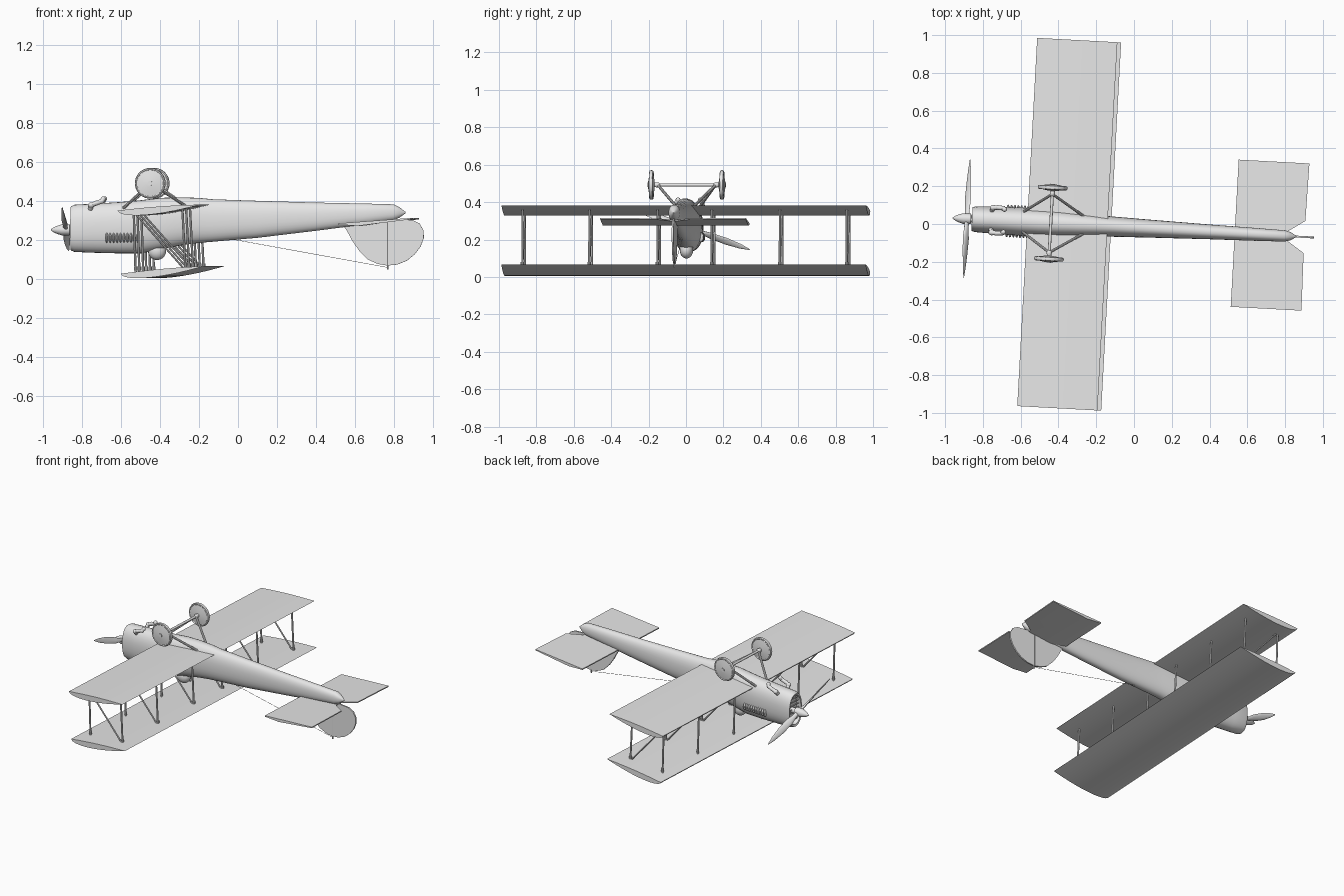
import bpy, bmesh, math
from mathutils import Matrix, Vector

if "Cube" in bpy.data.objects:
    bpy.data.objects.remove(bpy.data.objects["Cube"])

# Everything is built along x, then yawed slightly about z
PLACE = Matrix.Rotation(math.radians(-3.1), 4, 'Z') @ Matrix.Translation((0, -0.02, 0))
grey = bpy.data.materials.new("plain_grey")
grey.diffuse_color = (0.8, 0.8, 0.8, 1)
grey.use_nodes = True
grey.node_tree.nodes["Principled BSDF"].inputs["Base Color"].default_value = grey.diffuse_color


def finish(name, bm, angle=35):
    bmesh.ops.remove_doubles(bm, verts=bm.verts, dist=1e-6)
    bmesh.ops.recalc_face_normals(bm, faces=bm.faces)
    bm.transform(PLACE)
    me = bpy.data.meshes.new(name)
    bm.to_mesh(me)
    bm.free()
    me.materials.append(grey)
    ob = bpy.data.objects.new(name, me)
    bpy.context.collection.objects.link(ob)
    bpy.ops.object.select_all(action='DESELECT')
    ob.select_set(True)
    bpy.context.view_layer.objects.active = ob
    bpy.ops.object.shade_smooth_by_angle(angle=math.radians(angle))
    return ob


def loft(bm, rings):
    """Skin a list of equal-length closed rings and cap both ends."""
    vs = [[bm.verts.new(p) for p in r] for r in rings]
    n = len(vs[0])
    for a, b in zip(vs, vs[1:]):
        for i in range(n):
            bm.faces.new((a[i], a[(i + 1) % n], b[(i + 1) % n], b[i]))
    bm.faces.new(vs[0])
    bm.faces.new(vs[-1])


def oval(x, top, bot, half, n=32, power=2.3):
    """Superellipse section in the yz plane."""
    zc, h, pts = (top + bot) / 2, (top - bot) / 2, []
    for i in range(n):
        t = 2 * math.pi * i / n
        c, s = math.cos(t), math.sin(t)
        pts.append((x, half * math.copysign(abs(c) ** (2 / power), c),
                    zc + h * math.copysign(abs(s) ** (2 / power), s)))
    return pts


def rod(bm, a, b, r, n=10, r2=None):
    a, b = Vector(a), Vector(b)
    d = b - a
    m = Matrix.Translation((a + b) / 2) @ d.to_track_quat('Z', 'Y').to_matrix().to_4x4()
    bmesh.ops.create_cone(bm, cap_ends=True, segments=n, radius1=r,
                          radius2=r if r2 is None else r2, depth=d.length, matrix=m)


def ball(bm, centre, size, n=16):
    bmesh.ops.create_uvsphere(bm, u_segments=n, v_segments=n // 2 + 2, radius=1,
                              matrix=Matrix.Translation(centre) @ Matrix.Diagonal((*size, 1)))


# Fuselage: x, top, bottom, half width; starts inside the open cowling
stations = [(-0.825, 0.355, 0.165, 0.05), (-0.855, 0.36, 0.16, 0.056), (-0.858, 0.372, 0.147, 0.063),
            (-0.84, 0.382, 0.14, 0.068), (-0.76, 0.386, 0.136, 0.071), (-0.6, 0.396, 0.132, 0.075),
            (-0.5, 0.405, 0.132, 0.075), (-0.4, 0.417, 0.152, 0.072), (-0.3, 0.42, 0.172, 0.066),
            (-0.2, 0.417, 0.186, 0.059), (-0.13, 0.41, 0.192, 0.054), (0.1, 0.402, 0.212, 0.047),
            (0.4, 0.393, 0.248, 0.039), (0.65, 0.388, 0.28, 0.034), (0.8, 0.384, 0.301, 0.03),
            (0.83, 0.37, 0.315, 0.022), (0.862, 0.345, 0.338, 0.003)]
bm = bmesh.new()
loft(bm, [oval(*s) for s in stations])
finish("fuselage", bm)

# Radiator slats inside the cowling mouth
bm = bmesh.new()
for i in range(-3, 4):
    w = 0.055 * math.sqrt(1 - (i / 4.2) ** 2)
    z = 0.26 + i * 0.024
    rod(bm, (-0.838, -w, z), (-0.838, w, z), 0.004, 6)
finish("radiator_slats", bm)

# Cockpit bump beneath the body
bm = bmesh.new()
ball(bm, (-0.415, 0, 0.145), (0.047, 0.036, 0.047))
finish("cockpit_bump", bm)

# Spinner: turned profile on the propeller shaft
bm = bmesh.new()
hub_z = 0.253
loft(bm, [oval(x, hub_z + r, hub_z - r, r, 20, 2) for x, r in
          [(-0.82, 0.018), (-0.862, 0.018), (-0.864, 0.028), (-0.905, 0.028),
           (-0.925, 0.022), (-0.945, 0.014), (-0.96, 0.003)]])
finish("spinner", bm)

# Propeller: two twisted blades
bm = bmesh.new()
tilt = math.radians(-19.5)
for side in (0, math.pi):
    rot = (Matrix.Translation((-0.885, 0, hub_z + 0.004))
           @ Matrix.Rotation(tilt + side, 4, 'X'))
    rings = []
    for d, chord, thick, twist in [(0, 0.012, 0.010, 60), (0.05, 0.014, 0.008, 55), (0.11, 0.023, 0.006, 45),
                                   (0.2, 0.022, 0.004, 34), (0.28, 0.014, 0.003, 27), (0.332, 0.003, 0.001, 22)]:
        tw = math.radians(twist)
        ring = []
        for k in range(10):
            t = 2 * math.pi * k / 10
            u, v = chord * math.cos(t), thick * math.sin(t)
            ring.append(rot @ Vector((u * math.sin(tw) + v * math.cos(tw), d,
                                      u * math.cos(tw) - v * math.sin(tw))))
        rings.append(ring)
    loft(bm, rings)
finish("propeller", bm, 50)


# Wings: flat above, cambered below
def wing(name, x0, x1, z0, z1, half, depth):
    prof, n = [], 14
    for i in range(n + 1):
        t = i / n
        prof.append((x0 + (x1 - x0) * t, z0 + (z1 - z0) * t + 0.16 * depth * math.sin(math.pi * t)))
    for i in range(n - 1, 0, -1):
        t = (i / n) ** 1.5
        prof.append((x0 + (x1 - x0) * t, z0 + (z1 - z0) * t - depth * 2.6 * t ** 0.5 * (1 - t)))
    bm = bmesh.new()
    loft(bm, [[(x, y, z) for x, z in prof] for y in (-half, half)])
    finish(name, bm)


wing("wing_near_wheels", -0.565, -0.14, 0.352, 0.383, 0.976, 0.033)
wing("wing_near_cockpit", -0.548, -0.12, 0.028, 0.067, 0.976, 0.033)

# Interplane struts: front post, rear post and diagonal in each bay
bm = bmesh.new()
for y in (0.145, 0.51, 0.868):
    for s in (-1, 1):
        front_top, front_low = (-0.488, s * y, 0.345), (-0.478, s * y, 0.03)
        rear_top, rear_low = (-0.238, s * y, 0.365), (-0.222, s * y, 0.045)
        rod(bm, front_top, front_low, 0.006)
        rod(bm, rear_top, rear_low, 0.006)
        rod(bm, front_top, rear_low, 0.005)
        for p in (front_low, rear_low):
            rod(bm, (p[0], p[1], p[2] + 0.015), (p[0], p[1], p[2] + 0.035), 0.009)
finish("wing_struts", bm)

# Tailplane: two halves meeting at a notch around the tail end
bm = bmesh.new()
outline = [(0.535, 0), (0.535, 0.39), (0.91, 0.39), (0.905, 0.085), (0.815, 0.025), (0.815, 0)]
for s in (-1, 1):
    lo, hi = [], []
    for x, y in outline:
        t = (x - 0.535) / 0.375
        z = 0.284 + 0.028 * t
        lo.append(bm.verts.new((x, s * y, z - 0.005)))
        hi.append(bm.verts.new((x, s * y, z + 0.002)))
    # shallow camber under the middle of the chord
    n = len(outline)
    mid = [bm.verts.new((0.645, s * y, 0.274)) for y in (0, 0.39)]
    bm.faces.new(hi)
    bm.faces.new((lo[0], lo[1], mid[1], mid[0]))
    bm.faces.new((mid[0], mid[1], lo[2], lo[3], lo[4], lo[5]))
    bm.faces.new((lo[1], hi[1], hi[2], lo[2], mid[1]))
    for i in (0, 2, 3):
        bm.faces.new((lo[i], lo[i + 1], hi[i + 1], hi[i]))
    bm.faces.new((lo[4], lo[5], hi[5], hi[4]))
finish("tailplane", bm, 25)


# Fin and rudder: thin plates split at the hinge post
def plate(name, pts, half):
    bm = bmesh.new()
    loft(bm, [[(x, y, z) for x, z in pts] for y in (-half, half)])
    finish(name, bm)


plate("fin", [(0.53, 0.29), (0.56, 0.25), (0.59, 0.195), (0.625, 0.145), (0.67, 0.1), (0.72, 0.078),
              (0.767, 0.07), (0.767, 0.315), (0.6, 0.3)], 0.006)
plate("rudder", [(0.773, 0.07), (0.82, 0.075), (0.87, 0.095), (0.91, 0.128), (0.94, 0.168), (0.956, 0.21),
                 (0.955, 0.25), (0.935, 0.285), (0.9, 0.303), (0.773, 0.312)], 0.005)
bm = bmesh.new()
rod(bm, (0.77, 0, 0.05), (0.77, 0, 0.3), 0.004)
finish("rudder_post", bm)

# Aerial wire from body to rudder
bm = bmesh.new()
rod(bm, (-0.03, 0, 0.205), (0.77, 0, 0.06), 0.0013, 5)
finish("aerial_wire", bm)

# Landing gear: wheels, axle and V struts
wx, wz, wy = -0.44, 0.492, 0.189
for s, side in ((-1, "near"), (1, "far")):
    bm = bmesh.new()
    for a, b, r1, r2 in [(-0.009, 0.009, 0.076, 0.076), (0.009, 0.017, 0.066, 0.02),
                         (-0.009, -0.017, 0.066, 0.02), (-0.028, 0.02, 0.012, 0.012)]:
        rod(bm, (wx, s * (wy + a), wz), (wx, s * (wy + b), wz), r1, 32, r2)
    # rounded tyre
    rings = []
    for i in range(32):
        t = 2 * math.pi * i / 32
        rings.append([bm.verts.new((wx + (0.071 + 0.008 * math.cos(u)) * math.cos(t),
                                    s * wy + 0.011 * math.sin(u),
                                    wz + (0.071 + 0.008 * math.cos(u)) * math.sin(t)))
                      for u in [2 * math.pi * k / 8 for k in range(8)]])
    for i in range(32):
        a, b = rings[i], rings[(i + 1) % 32]
        for k in range(8):
            bm.faces.new((a[k], a[(k + 1) % 8], b[(k + 1) % 8], b[k]))
    finish("wheel_" + side, bm)
bm = bmesh.new()
rod(bm, (wx, -wy, wz), (wx, wy, wz), 0.008, 12)
for s in (-1, 1):
    rod(bm, (wx, s * 0.155, wz), (-0.585, s * 0.055, 0.365), 0.0075)
    rod(bm, (wx, s * 0.155, wz), (-0.265, s * 0.045, 0.375), 0.0075)
    ball(bm, (wx, s * 0.158, wz), (0.014, 0.018, 0.014), 12)
finish("landing_gear_frame", bm)

# Exhaust elbows and rows of cylinder stubs on both sides
bm = bmesh.new()
path = [(-0.755, 0.05, 0.36), (-0.75, 0.066, 0.38), (-0.725, 0.068, 0.39), (-0.695, 0.066, 0.4), (-0.688, 0.06, 0.412)]
for s in (-1, 1):
    pts = [(x, s * y, z) for x, y, z in path]
    for a, b in zip(pts, pts[1:]):
        rod(bm, a, b, 0.012, 12)
        ball(bm, b, (0.013,) * 3, 12)
    ball(bm, pts[1], (0.017, 0.015, 0.014), 12)
finish("exhaust_elbows", bm)
bm = bmesh.new()
for s in (-1, 1):
    for i in range(10):
        ball(bm, (-0.67 + i * 0.0178, s * 0.07, 0.212), (0.0075, 0.017, 0.026), 10)
finish("cylinder_stubs", bm)
